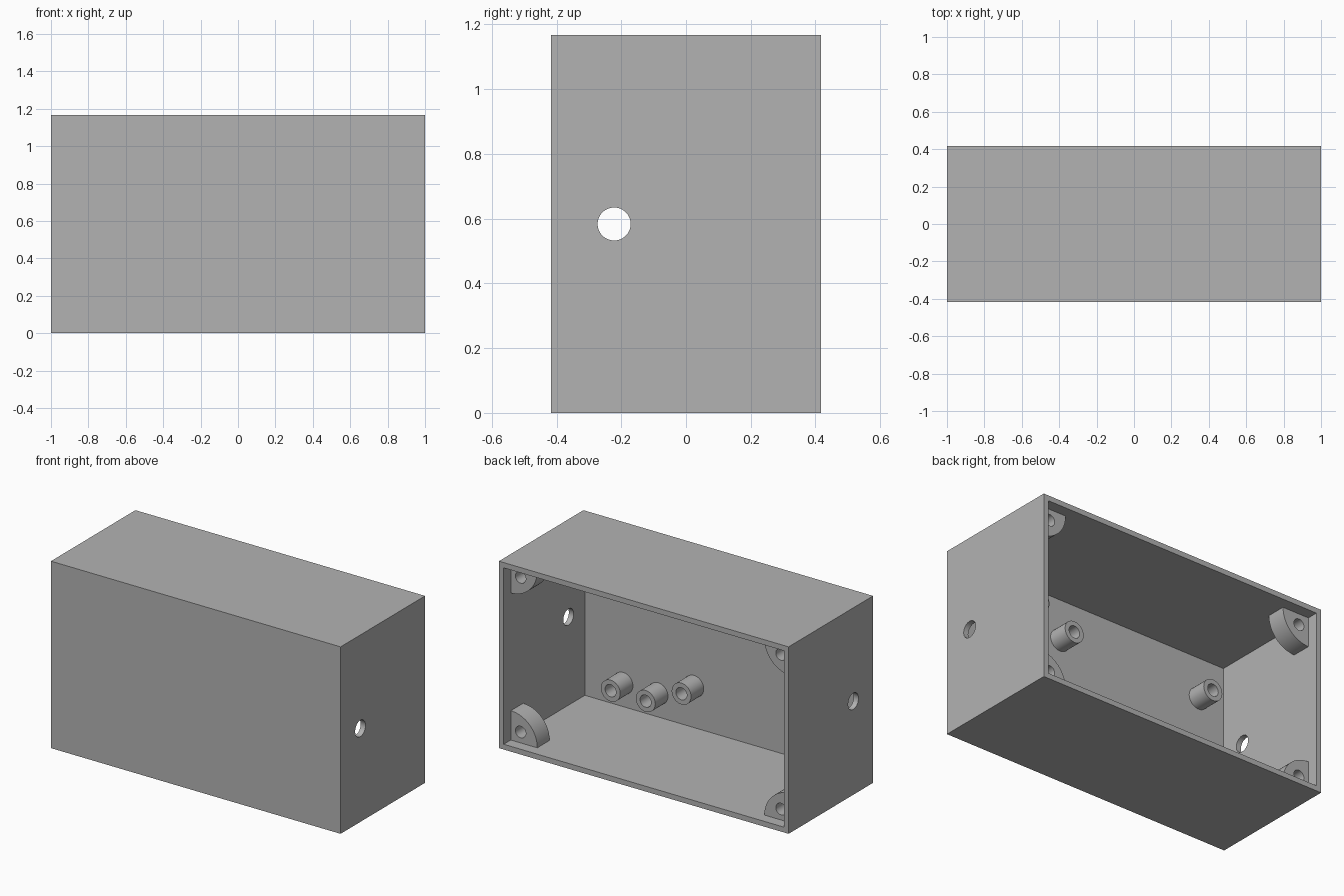
import bpy, bmesh, math
from mathutils import Matrix, Vector

if "Cube" in bpy.data.objects:
    bpy.data.objects.remove(bpy.data.objects["Cube"])

W, D, H, T = 2.0, 0.833, 1.167, 0.033     # case size and wall thickness
FRONT_IN = -D / 2 + T                     # inner face of the front wall
EMBED = 0.01                              # overlap of fittings into the walls

grey = bpy.data.materials.new("plain grey")
grey.diffuse_color = (0.45, 0.45, 0.45, 1)
grey.use_nodes = True
grey.node_tree.nodes["Principled BSDF"].inputs["Base Color"].default_value = grey.diffuse_color


def finish(name, bm):
    bmesh.ops.recalc_face_normals(bm, faces=bm.faces)
    me = bpy.data.meshes.new(name)
    bm.to_mesh(me)
    bm.free()
    me.materials.append(grey)
    ob = bpy.data.objects.new(name, me)
    bpy.context.collection.objects.link(ob)
    return ob


def box(name, lo, hi):
    lo, hi = Vector(lo), Vector(hi)
    bm = bmesh.new()
    bmesh.ops.create_cube(bm, size=1, matrix=Matrix.Translation((lo + hi) / 2)
                          @ Matrix.Diagonal((*(hi - lo), 1)))
    return finish(name, bm)


def prism(name, profile, y0, y1):
    """Extrude an (x, z) profile along y."""
    bm = bmesh.new()
    face = bm.faces.new([bm.verts.new((x, y0, z)) for x, z in profile])
    new = bmesh.ops.extrude_face_region(bm, geom=[face])["geom"]
    bmesh.ops.translate(bm, vec=(0, y1 - y0, 0),
                        verts=[v for v in new if isinstance(v, bmesh.types.BMVert)])
    return finish(name, bm)


def circle(x, z, r, n=32):
    return [(x + r * math.cos(2 * math.pi * i / n),
             z + r * math.sin(2 * math.pi * i / n)) for i in range(n)]


def cut(ob, cutter):
    mod = ob.modifiers.new("cut", "BOOLEAN")
    mod.operation, mod.solver, mod.object = "DIFFERENCE", "EXACT", cutter
    bpy.context.view_layer.objects.active = ob
    bpy.ops.object.modifier_apply(modifier=mod.name)
    bpy.data.objects.remove(cutter)


def smooth(ob):
    bpy.ops.object.select_all(action="DESELECT")
    ob.select_set(True)
    bpy.context.view_layer.objects.active = ob
    bpy.ops.object.shade_smooth_by_angle(angle=math.radians(30))


# Case, open at the back, with a cable hole through both side walls
case = box("case", (-W / 2, -D / 2, 0), (W / 2, D / 2, H))
cut(case, box("cavity_cutter", (-W / 2 + T, FRONT_IN, T), (W / 2 - T, D, H - T)))
hole = prism("cable_hole_cutter", circle(0, 0, 0.051, 48), -1.5, 1.5)
hole.data.transform(Matrix.Translation((0, -0.222, H / 2))
                    @ Matrix.Rotation(math.pi / 2, 4, "Z"))
cut(case, hole)
smooth(case)

# Quarter-round screw tabs in the four corners
TAB_R, TAB_BACK, TAB_DEPTH = 0.183, 0.347, 0.122
for sx, side in ((-1, "left"), (1, "right")):
    for sz, level in ((-1, "lower"), (1, "upper")):
        cx, cz = sx * (W / 2 - T), H / 2 + sz * (H / 2 - T)
        arc = [(cx - sx * TAB_R * math.cos(a), cz - sz * TAB_R * math.sin(a))
               for a in (math.pi / 2 * i / 16 for i in range(17))]
        ox, oz = cx + sx * EMBED, cz + sz * EMBED
        outline = ([(arc[0][0], oz)] + arc + [(ox, arc[-1][1]), (ox, oz)])
        tab = prism(f"screw_tab_{level}_{side}", outline, TAB_BACK - TAB_DEPTH, TAB_BACK)
        cut(tab, prism("screw_cutter", circle(cx - sx * 0.068, cz - sz * 0.068, 0.036), 0, 0.5))
        smooth(tab)

# Hollow standoffs on the front wall: a wide board and a narrow board
boards = {"wide_board": (-0.787, 0.213, 0.292), "narrow_board": (0.46, 0.702, 0.18)}
for board, (x0, x1, z0) in boards.items():
    for x, side in ((x0, "left"), (x1, "right")):
        for z, level in ((z0, "lower"), (H - z0, "upper")):
            post = prism(f"{board}_standoff_{level}_{side}", circle(x, z, 0.067),
                         FRONT_IN - EMBED, FRONT_IN + 0.125)
            cut(post, prism("bore_cutter", circle(x, z, 0.038), -0.6, 0.2))
            smooth(post)
